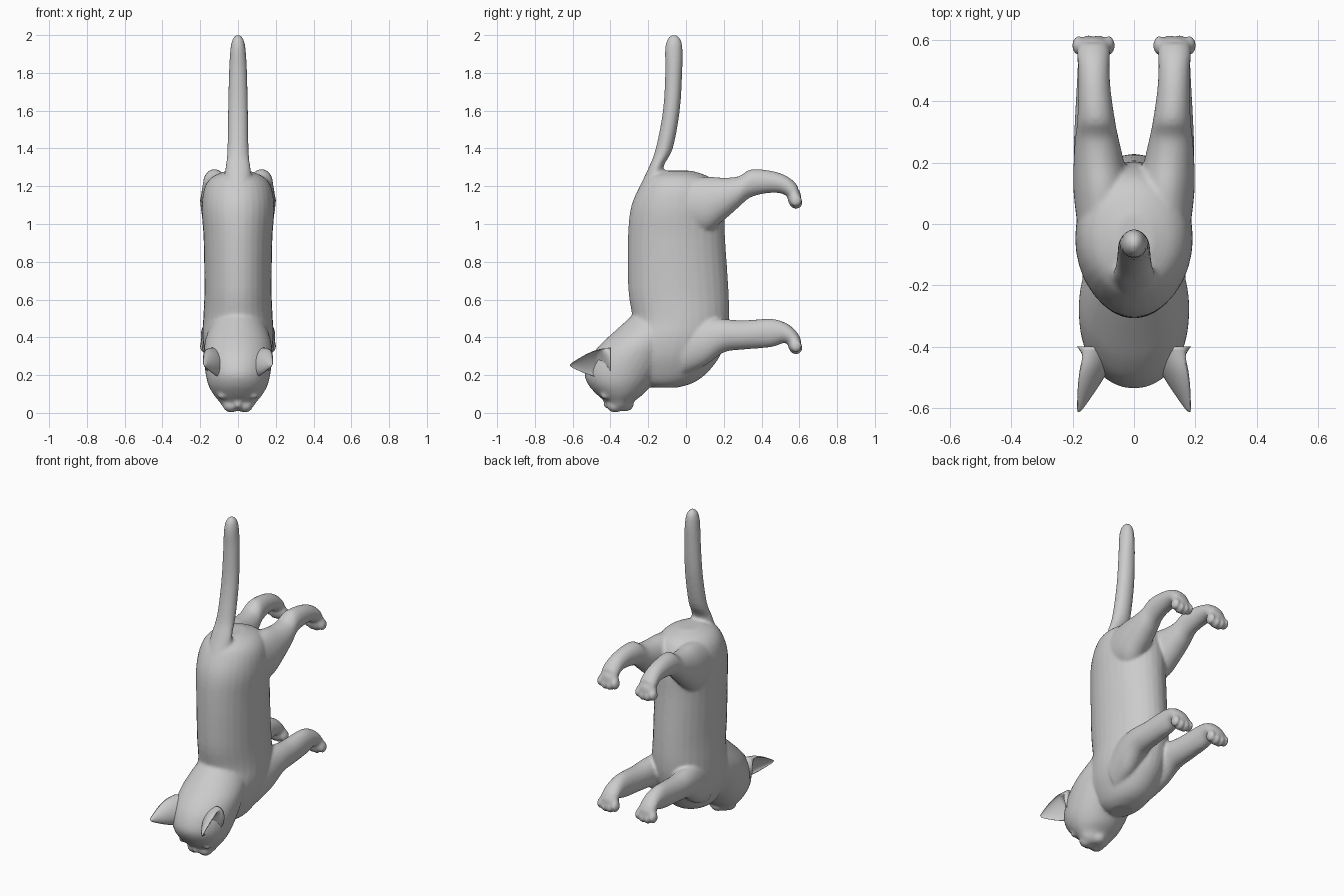
import bpy, bmesh, math
from mathutils import Vector, Matrix

if "Cube" in bpy.data.objects:
    bpy.data.objects.remove(bpy.data.objects["Cube"])

N = 32


def make_object(name, bm):
    bmesh.ops.recalc_face_normals(bm, faces=bm.faces)
    me = bpy.data.meshes.new(name)
    bm.to_mesh(me)
    bm.free()
    for p in me.polygons:
        p.use_smooth = True
    ob = bpy.data.objects.new(name, me)
    bpy.context.collection.objects.link(ob)
    return ob


def skin(name, rings):
    bm = bmesh.new()
    vs = [[bm.verts.new(p) for p in r] for r in rings]
    n = len(vs[0])
    for a, b in zip(vs, vs[1:]):
        for i in range(n):
            j = (i + 1) % n
            bm.faces.new((a[i], a[j], b[j], b[i]))
    bm.faces.new(vs[0])
    bm.faces.new(vs[-1])
    return make_object(name, bm)


def smooth_rows(rows, steps=4):
    # Catmull-Rom interpolation between key sections
    pts = [rows[0]] + list(rows) + [rows[-1]]
    out = []
    for a, b, c, d in zip(pts, pts[1:], pts[2:], pts[3:]):
        for s in range(steps):
            t = s / steps
            out.append([0.5 * (2 * q + (r - p) * t + (2 * p - 5 * q + 4 * r - w) * t * t
                        + (3 * q - p - 3 * r + w) * t ** 3) for p, q, r, w in zip(a, b, c, d)])
    return out + [list(rows[-1])]


def loft(name, rows, axis, side=1):
    # each row: position on axis, low and high edge of the profile, low and high x
    rings = []
    for t, u0, u1, x0, x1 in smooth_rows(rows):
        ring = []
        for i in range(N):
            a = 2 * math.pi * i / N
            u = (u0 + u1) / 2 + (u1 - u0) / 2 * math.cos(a)
            x = side * ((x0 + x1) / 2 + (x1 - x0) / 2 * math.sin(a))
            ring.append((x, u, t) if axis == 'z' else (x, t, u))
        rings.append(ring)
    return skin(name, rings)


def upright(name, rows):
    return loft(name, [(z, y0, y1, -r, r) for z, y0, y1, r in rows], 'z')


def ball(name, c, r):
    bm = bmesh.new()
    bmesh.ops.create_uvsphere(bm, u_segments=20, v_segments=12, radius=1,
                              matrix=Matrix.Translation(c) @ Matrix.Diagonal((*r, 1)))
    return make_object(name, bm)


parts = []
# torso, head and tail: z, back edge, belly edge, half width
parts.append(upright("torso", [
    (.135, -.18, -.04, .06), (.16, -.24, .04, .10), (.21, -.28, .11, .135), (.3, -.32, .18, .172),
    (.4, -.31, .215, .188), (.5, -.285, .228, .184), (.65, -.305, .225, .178), (.92, -.307, .207, .182),
    (1.08, -.293, .2, .192), (1.19, -.25, .17, .178), (1.25, -.205, .12, .135), (1.282, -.13, .03, .06)]))
parts.append(upright("head", [
    (.01, -.39, -.32, .05), (.03, -.412, -.295, .078), (.06, -.43, -.275, .1), (.1, -.475, -.225, .132),
    (.15, -.518, -.18, .158), (.21, -.537, -.13, .172), (.29, -.51, -.08, .18), (.36, -.455, -.04, .178),
    (.43, -.38, 0, .16), (.52, -.28, .02, .12)]))
parts.append(upright("tail", [
    (1.15, -.265, -.09, .08), (1.22, -.235, -.1, .075), (1.3, -.197, -.12, .066), (1.4, -.16, -.07, .056),
    (1.6, -.122, -.033, .053), (1.8, -.11, -.02, .048), (1.92, -.111, -.018, .041),
    (1.975, -.1, -.027, .03), (2.0, -.078, -.05, .012)]))

# legs: y, low and high z, inner and outer x
hind = [(-.04, .98, 1.23, .04, .18), (.1, .95, 1.25, .012, .197), (.2, 1.02, 1.245, .032, .197),
        (.28, 1.09, 1.253, .05, .192), (.34, 1.14, 1.288, .062, .185), (.43, 1.163, 1.285, .075, .182),
        (.51, 1.16, 1.265, .08, .182), (.56, 1.125, 1.235, .078, .187), (.59, 1.12, 1.205, .085, .18)]
fore = [(-.02, .2, .48, .03, .175), (.1, .25, .5, .04, .192), (.2, .32, .497, .055, .197),
        (.3, .335, .49, .065, .195), (.45, .348, .498, .078, .187), (.52, .37, .48, .08, .184),
        (.56, .35, .455, .078, .187), (.59, .345, .425, .085, .18)]
for s in (-1, 1):
    for name, rows, z in (("hind", hind, 1.14), ("fore", fore, .37)):
        parts.append(loft(name + "_leg", rows, 'y', s))
        parts.append(ball(name + "_paw", (s * .132, .574, z), (.064, .036, .055)))
        # toes
        for i, x in enumerate((-.05, -.017, .017, .05)):
            mid = abs(x) < .03
            parts.append(ball(name + "_toe", (s * .132 + x, .582, z - (.027 if mid else .016)),
                              (.02, .036 if mid else .032, .034)))
    # whisker pads and eyes
    parts.append(ball("whisker_pad", (s * .036, -.375, .04), (.044, .045, .038)))
    parts.append(ball("eye", (s * .08, -.425, .092), (.027, .026, .02)))
parts.append(ball("chin", (0, -.315, .045), (.045, .038, .036)))
parts.append(ball("nose", (0, -.418, .045), (.02, .02, .022)))

# fuse everything into one skin
bpy.ops.object.select_all(action='DESELECT')
for p in parts:
    p.select_set(True)
bpy.context.view_layer.objects.active = parts[0]
bpy.ops.object.join()
body = bpy.context.view_layer.objects.active
body.name = "cat_body"
rm = body.modifiers.new("fuse", 'REMESH')
rm.mode = 'VOXEL'
rm.voxel_size = .009
rm.use_smooth_shade = True
sm = body.modifiers.new("soften", 'SMOOTH')
sm.factor = .5
sm.iterations = 6

# ears: tapering cups, open outwards and towards the face
for s in (-1, 1):
    wide = Vector((s * .45, 0, .89))
    face = Vector((s * .89, 0, -.45))
    rings = []
    for t, w, d in smooth_rows([(0, .085, .06), (.3, .08, .055), (.55, .062, .042),
                                (.8, .034, .024), (.95, .014, .012), (1, .004, .004)]):
        c = Vector((s * .12, -.4, .265)).lerp(Vector((s * .182, -.613, .252)), t)
        cup = -.55 if t > .3 else 1 - 1.55 * t / .3
        ring = []
        for i in range(N):
            a = 2 * math.pi * i / N
            n = math.sin(a)
            ring.append(c + wide * w * math.cos(a) + face * d * (n * cup if n > 0 else n))
        rings.append(ring)
    skin("ear_left" if s > 0 else "ear_right", rings)
